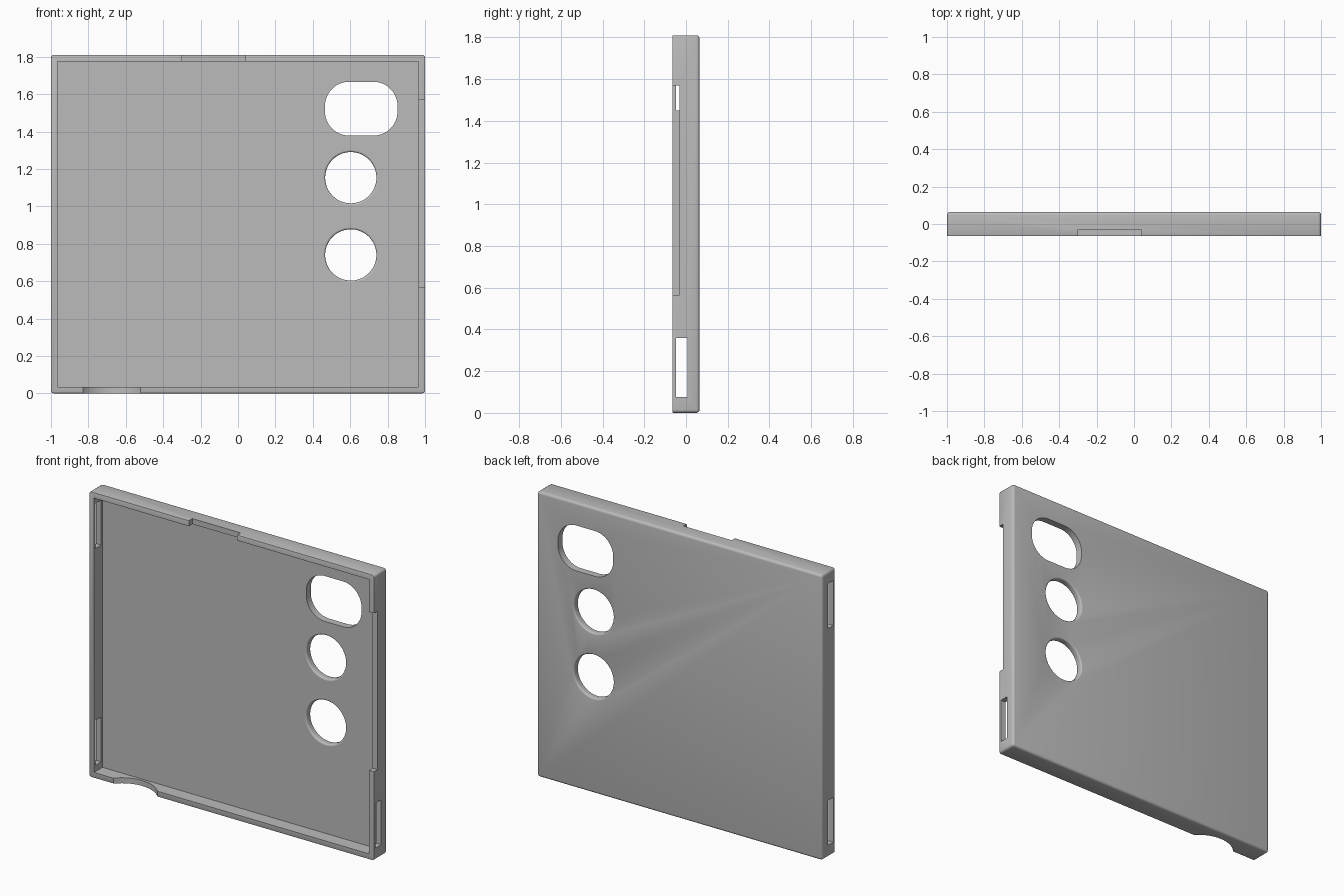
import bpy
import bmesh
from math import sin, cos, pi, radians, sqrt
from mathutils import Matrix

default = bpy.data.objects.get("Cube")
if default:
    bpy.data.objects.remove(default, do_unlink=True)

HEIGHT, HALF_DEPTH, WALL = 1.81, 0.065, 0.035
FLOOR_Y = 0.02      # inner face of the back panel
NOTCH_Y = -0.03     # depth of the rim notches

grey = bpy.data.materials.new("plain grey")
grey.diffuse_color = (0.5, 0.5, 0.5, 1)
grey.use_nodes = True
grey.node_tree.nodes["Principled BSDF"].inputs["Base Color"].default_value = (0.5, 0.5, 0.5, 1)


def add_object(name, bm):
    bmesh.ops.recalc_face_normals(bm, faces=bm.faces)
    mesh = bpy.data.meshes.new(name)
    bm.to_mesh(mesh)
    bm.free()
    mesh.materials.append(grey)
    obj = bpy.data.objects.new(name, mesh)
    bpy.context.collection.objects.link(obj)
    return obj


def box_bm(x0, x1, y0, y1, z0, z1):
    bm = bmesh.new()
    place = Matrix.Translation(((x0 + x1) / 2, (y0 + y1) / 2, (z0 + z1) / 2))
    size = Matrix.Diagonal((x1 - x0, y1 - y0, z1 - z0, 1))
    bmesh.ops.create_cube(bm, size=1, matrix=place @ size)
    return bm


def loft(rings):
    """Closed solid through rings of equal point count."""
    bm = bmesh.new()
    rows = [[bm.verts.new(p) for p in ring] for ring in rings]
    n = len(rows[0])
    for a, b in zip(rows, rows[1:]):
        for i in range(n):
            j = (i + 1) % n
            bm.faces.new((a[i], a[j], b[j], b[i]))
    bm.faces.new(rows[0])
    bm.faces.new(rows[-1])
    return bm


def round_ring(cx, cz, radius, y, flat_x=0, flat_z=0, steps=64):
    """Circle, or rounded rectangle when the flats are above zero."""
    ring = []
    for i in range(steps):
        a = 2 * pi * (i + 0.5) / steps
        ring.append((cx + radius * cos(a) + (flat_x if cos(a) > 0 else -flat_x), y,
                     cz + radius * sin(a) + (flat_z if sin(a) > 0 else -flat_z)))
    return ring


# Case body: rounded back and corners, nearly sharp front rim
bm = box_bm(-1, 1, -HALF_DEPTH, HALF_DEPTH, 0, HEIGHT)
is_front = lambda e: all(v.co.y < -HALF_DEPTH + 0.001 for v in e.verts)
bmesh.ops.bevel(bm, geom=[e for e in bm.edges if not is_front(e)], offset=0.016,
                segments=4, profile=0.5, affect='EDGES')
bmesh.ops.bevel(bm, geom=[e for e in bm.edges if is_front(e)], offset=0.004,
                segments=2, profile=0.5, affect='EDGES')
case = add_object("case_body", bm)

cutters = []
# Tray cavity, open to the front
cutters.append(add_object("cavity_cutter", box_bm(
    -1 + WALL, 1 - WALL, -0.2, FLOOR_Y, WALL, HEIGHT - WALL)))
# Rim notches in the top and left walls
cutters.append(add_object("top_notch_cutter", box_bm(
    -0.30, 0.04, -0.2, NOTCH_Y, HEIGHT - 0.1, HEIGHT + 0.1)))
cutters.append(add_object("side_notch_cutter", box_bm(
    0.9, 1.1, -0.2, NOTCH_Y, 0.565, 1.57)))
# Strap slots: one in the left wall, two in the right wall
for x, z in ((1, 0.075), (-1, 0.075), (-1, 1.45)):
    cutters.append(add_object("slot_cutter", box_bm(
        x - 0.1, x + 0.1, -0.048, 0.007, z, z + 0.285)))

# Curved finger notch in the bottom wall
half_chord, sagitta = 0.155, 0.07
r = (half_chord ** 2 + sagitta ** 2) / (2 * sagitta)
cy = -HALF_DEPTH + sagitta - r
rings = [[(-0.675 + r * cos(2 * pi * i / 96), cy + r * sin(2 * pi * i / 96), z)
          for i in range(96)] for z in (-0.1, 0.1)]
cutters.append(add_object("finger_notch_cutter", loft(rings)))

# Round holes with softened lips on both faces
lip = 0.01
for cz in (1.153, 0.74):
    inner = [(FLOOR_Y + lip * (1 - cos(a)), lip * (1 - sin(a)))
             for a in (0, pi / 8, pi / 4, 3 * pi / 8, pi / 2)]
    outer = [(FLOOR_Y + HALF_DEPTH - y, d) for y, d in reversed(inner)]
    stations = [(-0.02, lip)] + inner + outer + [(0.1, lip)]
    cutters.append(add_object("round_hole_cutter", loft(
        [round_ring(0.603, cz, 0.137 + d, y) for y, d in stations])))

# Wide rounded window
cutters.append(add_object("window_cutter", loft(
    [round_ring(0.659, 1.522, 0.13, y, 0.064, 0.014) for y in (-0.02, 0.1)])))

# Cut everything out of the body
bpy.context.view_layer.objects.active = case
for cutter in cutters:
    cutter.hide_render = True
    mod = case.modifiers.new("cut", 'BOOLEAN')
    mod.operation = 'DIFFERENCE'
    mod.solver = 'EXACT'
    mod.object = cutter
    bpy.ops.object.modifier_apply(modifier=mod.name)
for cutter in cutters:
    bpy.data.objects.remove(cutter, do_unlink=True)

bpy.ops.object.select_all(action='DESELECT')
case.select_set(True)
bpy.ops.object.shade_smooth_by_angle(angle=radians(30))
